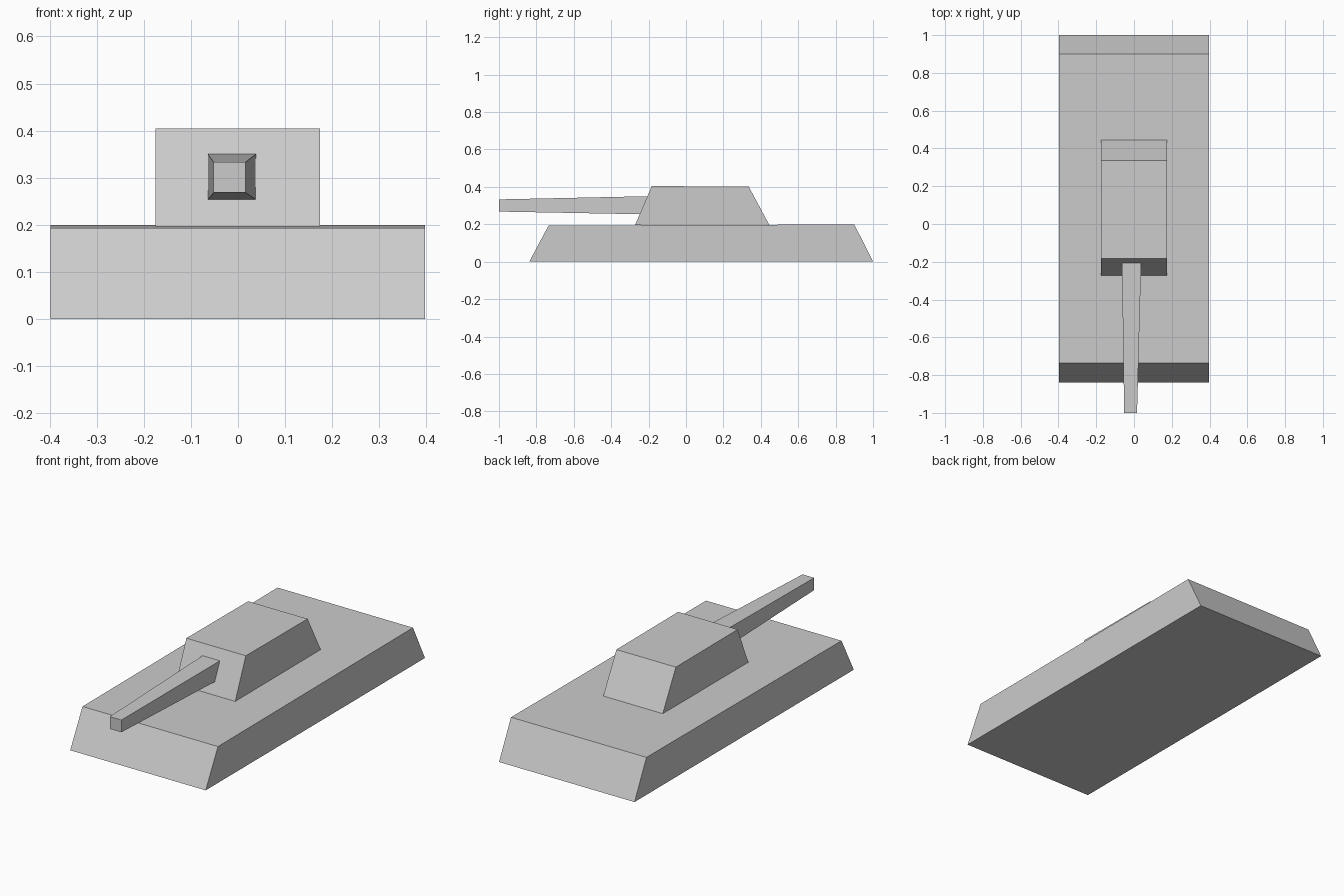
import bpy, bmesh

cube = bpy.data.objects.get("Cube")
if cube:
    bpy.data.objects.remove(cube, do_unlink=True)

# One plain grey for the whole vehicle
grey = bpy.data.materials.new("plain_grey")
grey.use_nodes = True
grey.diffuse_color = (0.6, 0.6, 0.6, 1)
grey.node_tree.nodes["Principled BSDF"].inputs["Base Color"].default_value = (0.6, 0.6, 0.6, 1)


def loft(name, ring_a, ring_b):
    """Flat-faced solid between two matching rings of points."""
    bm = bmesh.new()
    a = [bm.verts.new(p) for p in ring_a]
    b = [bm.verts.new(p) for p in ring_b]
    bm.faces.new(a)
    bm.faces.new(b)
    for i in range(len(a)):
        j = (i + 1) % len(a)
        bm.faces.new((a[i], a[j], b[j], b[i]))
    bmesh.ops.recalc_face_normals(bm, faces=bm.faces)
    mesh = bpy.data.meshes.new(name)
    bm.to_mesh(mesh)
    bm.free()
    mesh.materials.append(grey)
    obj = bpy.data.objects.new(name, mesh)
    bpy.context.collection.objects.link(obj)
    return obj


def extrude_side(name, profile, x0, x1):
    """Side profile of (y, z) points carried across the width."""
    return loft(name, [(x0, y, z) for y, z in profile], [(x1, y, z) for y, z in profile])


def section(y, x0, x1, z0, z1):
    """Upright rectangle at depth y."""
    return [(x0, y, z0), (x1, y, z0), (x1, y, z1), (x0, y, z1)]


# Hull with sloped ends and a deck rising slightly to the rear
extrude_side("hull", [(-0.838, 0), (1.0, 0), (0.9, 0.199), (-0.735, 0.193)], -0.398, 0.397)

# Turret with sloped front and rear
extrude_side("turret", [(-0.272, 0.196), (0.445, 0.197), (0.335, 0.402), (-0.183, 0.404)], -0.175, 0.174)

# Square gun barrel, narrowing to the muzzle
loft("gun_barrel",
     section(-0.2, -0.064, 0.038, 0.253, 0.35),
     section(-1.0, -0.052, 0.016, 0.268, 0.333))
